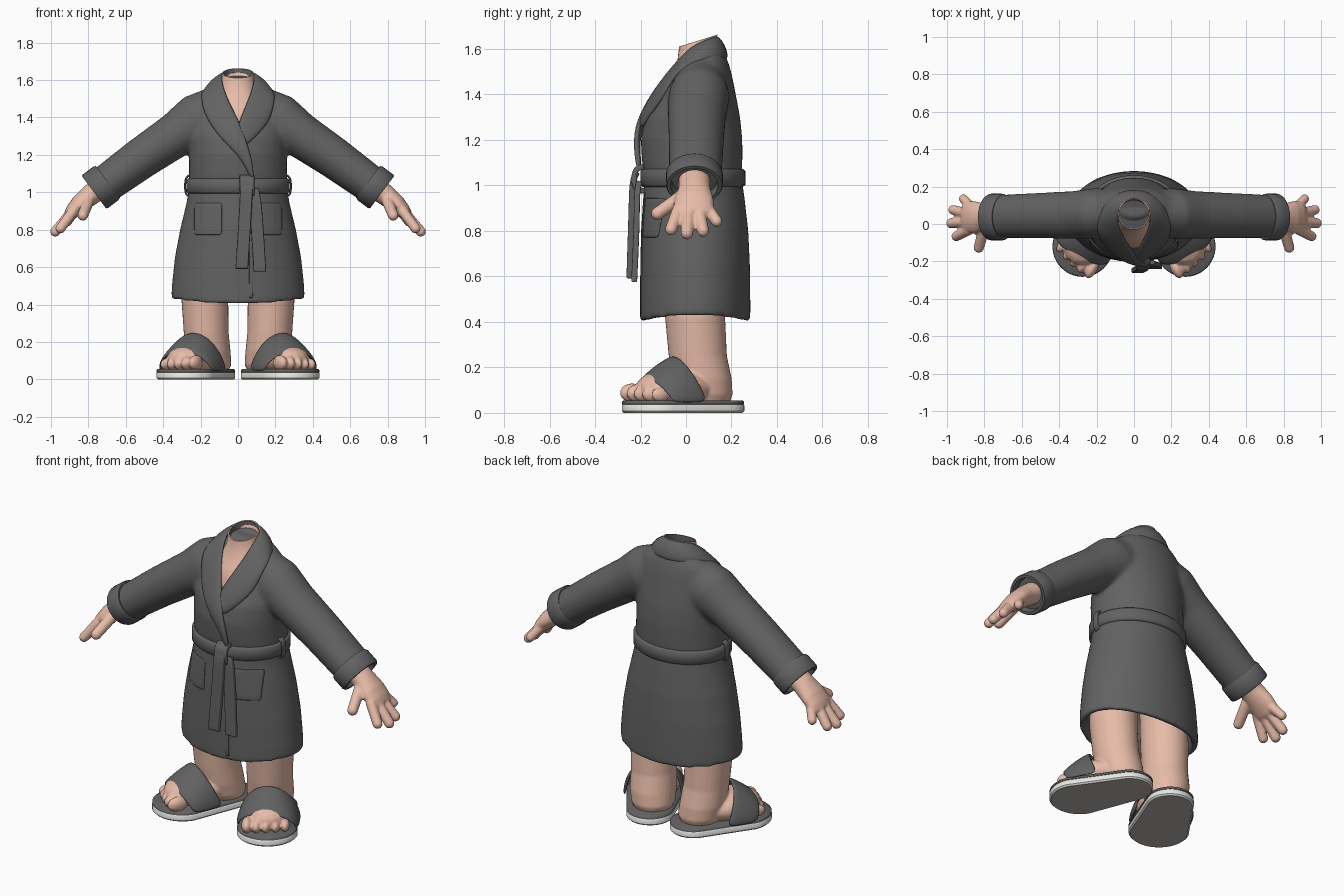
import bpy, bmesh
from math import sin, cos, pi, radians
from mathutils import Vector, Matrix
from mathutils.bvhtree import BVHTree

if "Cube" in bpy.data.objects:
    bpy.data.objects.remove(bpy.data.objects["Cube"])


def material(name, r, g, b):
    m = bpy.data.materials.new(name)
    m.use_nodes = True
    m.diffuse_color = (r, g, b, 1)
    node = m.node_tree.nodes["Principled BSDF"]
    node.inputs["Base Color"].default_value = (r, g, b, 1)
    node.inputs["Roughness"].default_value = 0.8
    return m


CLOTH = material("charcoal cloth", .122, .122, .122)
SKIN = material("skin", .82, .51, .4)
WHITE = material("off white rubber", .86, .86, .83)
UNDER = material("grey sole underside", .48, .45, .43)
V = Vector


def ring(c, a, b, n=32):
    """Ellipse around c with half axes a and b."""
    c, a, b = V(c), V(a), V(b)
    return [c + a * cos(2 * pi * i / n) + b * sin(2 * pi * i / n) for i in range(n)]


def flat_ring(z, w, front, back):
    return ring((0, (front + back) / 2, z), (w, 0, 0), (0, (back - front) / 2, 0), 64)


def loft(bm, rings, start=True, end=True):
    loops = [[bm.verts.new(p) for p in r] for r in rings]
    n = len(loops[0])
    for lo, hi in zip(loops, loops[1:]):
        for i in range(n):
            bm.faces.new((lo[i], lo[(i + 1) % n], hi[(i + 1) % n], hi[i]))
    if start:
        bm.faces.new(loops[0][::-1])
    if end:
        bm.faces.new(loops[-1])


def ball(bm, c, radii, turn=Matrix()):
    m = turn @ Matrix.Translation(c) @ Matrix.Diagonal((*radii, 1))
    bmesh.ops.create_uvsphere(bm, u_segments=20, v_segments=12, radius=1, matrix=m)


def make(name, bm, mats, mirror=False, voxel=0, smooth=4, sharp=None):
    bmesh.ops.recalc_face_normals(bm, faces=bm.faces)
    me = bpy.data.meshes.new(name)
    bm.to_mesh(me)
    bm.free()
    me.polygons.foreach_set("use_smooth", [True] * len(me.polygons))
    if sharp:
        me.set_sharp_from_angle(angle=radians(sharp))
    for m in mats:
        me.materials.append(m)
    ob = bpy.data.objects.new(name, me)
    bpy.context.collection.objects.link(ob)
    if voxel:
        r = ob.modifiers.new("Fuse", 'REMESH')
        r.mode, r.voxel_size, r.use_smooth_shade = 'VOXEL', voxel, True
        s = ob.modifiers.new("Soften", 'SMOOTH')
        s.factor, s.iterations = .5, smooth
    if mirror:
        ob.modifiers.new("Mirror", 'MIRROR')
    return ob


def sheet(name, rows, thick, mirror=False, levels=2):
    """Soft cloth strip through rows of points."""
    bm = bmesh.new()
    grid = [[bm.verts.new(p) for p in r] for r in rows]
    for r, s in zip(grid, grid[1:]):
        for i in range(len(r) - 1):
            bm.faces.new((r[i], r[i + 1], s[i + 1], s[i]))
    ob = make(name, bm, [CLOTH])
    t = ob.modifiers.new("Thickness", 'SOLIDIFY')
    t.thickness, t.offset = thick, 0
    sub = ob.modifiers.new("Round", 'SUBSURF')
    sub.levels = sub.render_levels = levels
    if mirror:
        ob.modifiers.new("Mirror", 'MIRROR')
    return ob


# Robe: hollow skirt, torso and sleeves fused into one cloth body
ARM, UP = V((.8, 0, -.6)), V((.6, 0, .8))


def arm_ring(x, y, z, h, w, n=32):
    return ring((x, y, z), UP * h, (0, w, 0), n)


bm = bmesh.new()
inner = [flat_ring(.9, .24, -.15, .21), flat_ring(.6, .305, -.165, .245), flat_ring(.41, .32, -.167, .247)]
outer = [flat_ring(*r) for r in (
    (.4, .357, -.203, .283), (.5, .354, -.203, .283), (.65, .338, -.201, .281), (.8, .31, -.198, .274),
    (.95, .274, -.188, .257), (1.03, .262, -.182, .245), (1.1, .262, -.193, .248), (1.2, .261, -.199, .248),
    (1.3, .264, -.18, .238), (1.4, .255, -.118, .219), (1.48, .235, -.062, .203), (1.53, .205, -.022, .19),
    (1.58, .14, .01, .17), (1.61, .085, .035, .15))]
for p in inner[2] + outer[0]:
    p.z += .22 * p.x ** 2
loft(bm, inner + outer)
for side in (1, -1):
    arm = [arm_ring(*r) for r in (
        (.08, .06, 1.44, .145, .115), (.2, .057, 1.388, .15, .135), (.327, .048, 1.31, .121, .128),
        (.52, .045, 1.18, .111, .121), (.74, .04, 1.02, .1, .115))]
    for r in arm:
        for p in r:
            p.x *= side
    loft(bm, arm)
robe = make("robe", bm, [CLOTH], voxel=.01, smooth=18)

bpy.context.view_layer.update()
tree = BVHTree.FromObject(robe, bpy.context.evaluated_depsgraph_get())


def on_robe(x, z, lift):
    hit = tree.ray_cast(V((x, -1, z)), V((0, 1, 0)))[0]
    return V((x, (hit.y if hit else 0) - lift, z))


# Turned-back cuffs
bm = bmesh.new()
end = V((.77, .037, 1.0))
loft(bm, [arm_ring(*(end + ARM * t), h, h + .013) for t, h in (
    (-.09, .095), (-.093, .106), (-.08, .112), (-.01, .112), (0, .107), (0, .092), (-.04, .085))])
make("cuffs", bm, [CLOTH], mirror=True, sharp=60)


# Shawl collar: right lapel over the left, joined around the neck
def lapel(stations, lift):
    return [[on_robe(a, b, lift + .014), on_robe((a + c) / 2, (b + d) / 2, lift + .012), on_robe(c, d, lift)]
            for a, b, c, d in stations]


right = lapel(((.088, 1.07, .07, 1.06), (.075, 1.18, .03, 1.17), (.045, 1.28, -.09, 1.28),
               (0, 1.4, -.18, 1.4), (-.055, 1.5, -.2, 1.5)), .018)
left = lapel(((.055, 1.5, .2, 1.5), (.01, 1.4, .18, 1.39)), .018)
left += lapel(((-.01, 1.33, .12, 1.32), (0, 1.26, .05, 1.25)), .006)
nape = []
for i, o in (((.093, .02, 1.615), (.197, .03, 1.535)), ((.072, .11, 1.648), (.135, .15, 1.555))):
    i, o = V(i), V(o)
    nape.append([i, (i + o) / 2 + V((.012, .006, .014)), o])
back = [V((0, .142, 1.657)), V((0, .178, 1.61)), V((0, .192, 1.555))]
flip = [[V((-p.x, p.y, p.z)) for p in r] for r in nape]
sheet("collar", right + flip + [back] + nape[::-1] + left, .024)

# Neck and chest showing in the opening, with a hollow neck end
bm = bmesh.new()
loft(bm, [ring(*r) for r in (
    ((0, -.04, 1.33), (.09, 0, 0), (0, .08, 0)), ((0, -.045, 1.39), (.12, 0, 0), (0, .085, 0)),
    ((0, -.005, 1.48), (.12, 0, 0), (0, .073, 0)), ((0, .04, 1.57), (.088, 0, 0), (0, .078, .025)),
    ((0, .055, 1.637), (.085, 0, 0), (0, .085, .026)), ((0, .055, 1.637), (.078, 0, 0), (0, .078, .024)))],
    end=False)
make("neck_and_chest", bm, [SKIN], sharp=60)
bm = bmesh.new()
loft(bm, [ring((0, .055, z), (.078, 0, 0), (0, .078, .024)) for z in (1.637, 1.6)], start=False)
make("neck_hollow", bm, [CLOTH], sharp=60)

# Belt with loops, knot and hanging tails
bm = bmesh.new()
loft(bm, [flat_ring(z, .25 + g, -.175 - g, .235 + g) for z, g in (
    (.998, 0), (.994, .016), (1.003, .026), (1.062, .026), (1.073, .016), (1.07, 0))], False, False)
make("belt", bm, [CLOTH], sharp=70)
sheet("belt_loops", [[(x, y, z) for y in (.0, .02, .04)] for x, z in
                     ((.25, .978), (.28, .984), (.284, 1.03), (.28, 1.086), (.25, 1.092))], .012, True)


def band(name, path, half, thick):
    pts = [V(p) for p in path]
    pts.insert(1, pts[0].lerp(pts[1], .12))
    pts.insert(-1, pts[-1].lerp(pts[-2], .06))
    sheet(name, [[p + V((half * k, 0, 0)) for k in (-1, -.8, 0, .8, 1)] for p in pts], thick)


band("belt_knot", ((.048, -.185, 1.082), (.048, -.222, 1.075), (.048, -.232, 1.03), (.05, -.222, .985),
                   (.05, -.185, .975)), .04, .026)
band("belt_tail_long", ((.05, -.215, 1.06), (.045, -.236, 1.02), (.04, -.238, .9), (.03, -.243, .75),
                        (.02, -.248, .59)), .034, .028)
band("belt_tail_short", ((.075, -.205, 1.02), (.09, -.216, .97), (.1, -.216, .85), (.11, -.222, .7),
                         (.117, -.228, .575)), .034, .026)


# Thin stitched pieces lying on the skirt
def patch(name, x0, x1, z0, z1, n=6):
    sheet(name, [[on_robe(x0 + (x1 - x0) * i / n, z0 + (z1 - z0) * j / n, .001) for i in range(n + 1)]
                 for j in range(n + 1)], .006, levels=1)


patch("left_pocket", .085, .235, .77, .945)
patch("right_pocket", -.235, -.085, .77, .945)
patch("front_edge", .06, .08, .43, .97)

# Hands: palm and spread fingers fused together
bm = bmesh.new()
loft(bm, [arm_ring(*r, 20) for r in (
    (.7, .037, 1.05, .062, .07), (.79, .037, .985, .057, .07), (.85, .035, .935, .05, .087),
    (.89, .035, .895, .04, .087), (.915, .035, .875, .023, .067))])
for root, tip, r in (
        ((.88, -.03, .9), (.95, -.066, .806), .029), ((.89, .012, .89), (.977, .004, .79), .03),
        ((.89, .055, .89), (.967, .075, .8), .029), ((.87, .09, .905), (.912, .135, .842), .027),
        ((.8, -.02, .95), (.83, -.126, .876), .031)):
    root, tip = V(root), V(tip)
    turn = (tip - root).to_track_quat('Z', 'Y').to_matrix()
    loft(bm, [ring(p, turn @ V((s, 0, 0)), turn @ V((0, s, 0)), 14) for p, s in ((root, r), (tip, r * .92))])
    ball(bm, tip, (r * .92,) * 3)
make("hands", bm, [SKIN], mirror=True, voxel=.007, smooth=4)

# Legs and feet, the feet turned outwards
FOOT = Matrix.Translation((.2075, .005, 0)) @ Matrix.Rotation(radians(28), 4, 'Z')
bm = bmesh.new()
loft(bm, [ring((x, y, z), (a, 0, 0), (0, b, 0)) for x, y, z, a, b in (
    (.15, .09, .04, .098, .1), (.152, .085, .08, .117, .12), (.162, .07, .15, .122, .131),
    (.17, .052, .25, .12, .128), (.177, .04, .42, .125, .132), (.16, .04, .85, .12, .13))])
ball(bm, (0, -.06, .11), (.135, .185, .085), FOOT)
for i in range(5):
    r = .042 - .0025 * i
    ball(bm, (-.098 + .05 * i, -.222 + .0022 * i * i, .088 - .002 * i), (r * .72, r * 1.4, r), FOOT)
make("legs_and_feet", bm, [SKIN], mirror=True, voxel=.007, smooth=3)


# Sandals: sole, insole and broad strap
def outline(z, grow):
    pts = []
    for i in range(48):
        a = 2 * pi * (i + .5) / 48
        y, r = (.142, .126) if sin(a) > 0 else (-.142, .162)
        pts.append(FOOT @ V(((r + grow) * cos(a), y + (r + grow) * sin(a), z)))
    return pts


bm = bmesh.new()
loft(bm, [outline(*r) for r in ((0, -.008), (.008, 0), (.032, 0), (.038, -.004))])
for f in bm.faces:
    f.material_index = int(f.calc_center_median().z < .001)
make("sandal_soles", bm, [WHITE, UNDER], mirror=True, sharp=35)
bm = bmesh.new()
loft(bm, [outline(*r) for r in ((.036, -.008), (.038, -.001), (.049, -.001), (.055, -.008))])
make("sandal_insoles", bm, [CLOTH], mirror=True, sharp=50)

rows = []
for top, base, w, h in ((-.21, -.155, .157, .1), (-.14, -.075, .163, .16), (-.065, .025, .153, .205)):
    arc = [pi * i / 12 for i in range(13)]
    rows.append([FOOT @ V((w * cos(a), base + (top - base) * sin(a), .045 + h * sin(a))) for a in arc])
sheet("sandal_straps", rows, .018, True)
